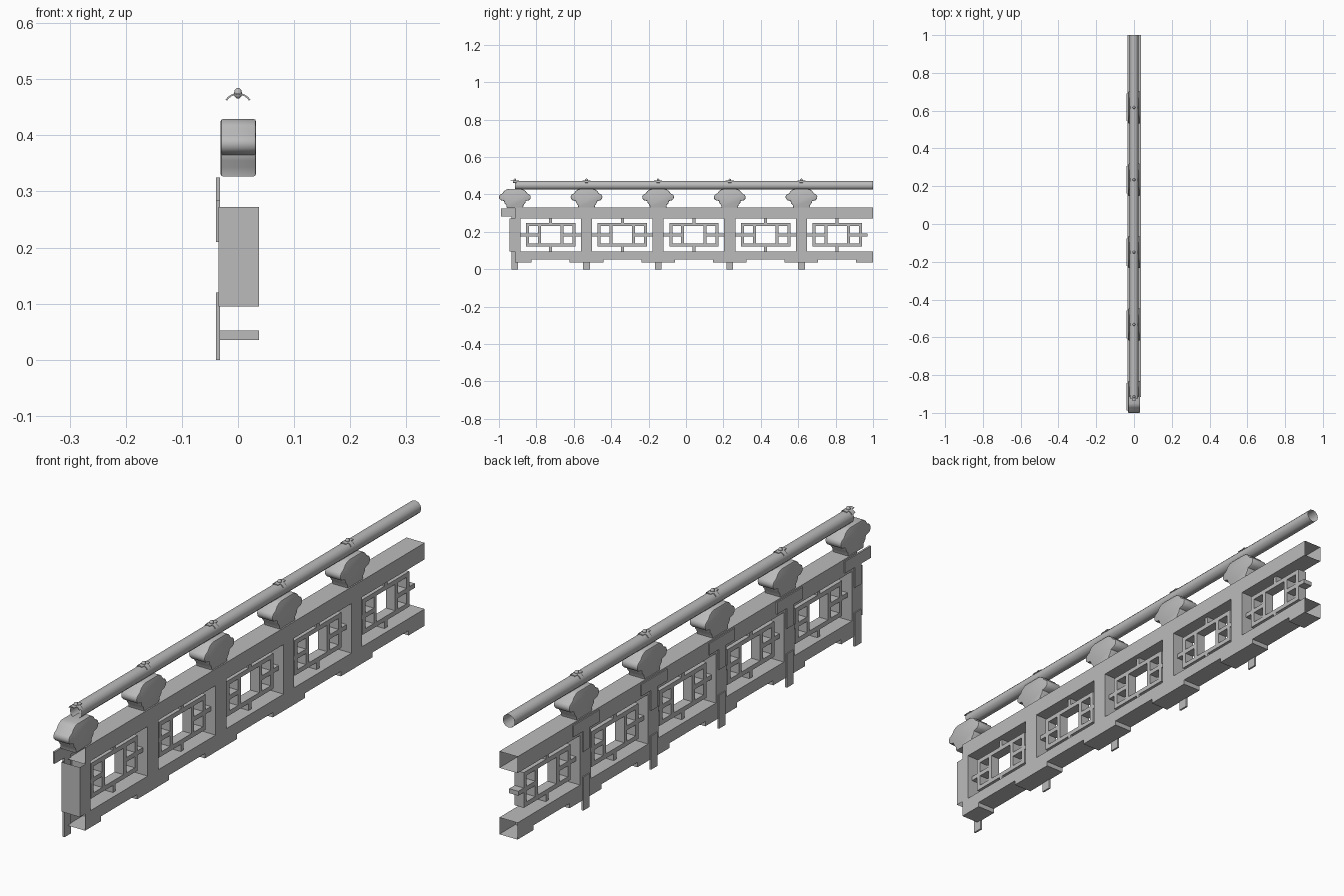
import bpy, bmesh
from math import sin, cos, pi, radians

cube = bpy.data.objects.get("Cube")
if cube:
    bpy.data.objects.remove(cube, do_unlink=True)

grey = bpy.data.materials.new("plain_grey")
grey.use_nodes = True
COLOUR = (0.5, 0.5, 0.5, 1)
grey.diffuse_color = COLOUR
grey.node_tree.nodes["Principled BSDF"].inputs["Base Color"].default_value = COLOUR

START, STEP, END = -0.915, 0.383, 1.0
POSTS = [START + STEP * i for i in range(5)]
BACK, FRONT = -0.035, 0.037


def finish(bm, name, smooth=False):
    bmesh.ops.recalc_face_normals(bm, faces=bm.faces)
    mesh = bpy.data.meshes.new(name)
    bm.to_mesh(mesh)
    bm.free()
    mesh.materials.append(grey)
    obj = bpy.data.objects.new(name, mesh)
    bpy.context.collection.objects.link(obj)
    if smooth:
        bpy.ops.object.select_all(action="DESELECT")
        obj.select_set(True)
        bpy.context.view_layer.objects.active = obj
        bpy.ops.object.shade_smooth_by_angle(angle=radians(40))
    return obj


def prism(bm, profile, x0, x1):
    """Extrude a (y, z) outline across x."""
    face = bm.faces.new([bm.verts.new((x0, y, z)) for y, z in profile])
    out = bmesh.ops.extrude_face_region(bm, geom=[face])["geom"]
    for v in out:
        if isinstance(v, bmesh.types.BMVert):
            v.co.x = x1


def box(bm, x0, x1, y0, y1, z0, z1):
    prism(bm, [(y0, z0), (y1, z0), (y1, z1), (y0, z1)], x0, x1)


def open_ends(bm, axis, ends):
    """Remove the faces lying in the given end planes."""
    gone = [f for f in bm.faces
            if any(all(abs(v.co[axis] - e) < 1e-4 for v in f.verts) for e in ends)]
    bmesh.ops.delete(bm, geom=gone, context="FACES")


# Hollow upper rail
bm = bmesh.new()
box(bm, BACK, FRONT, START, END, 0.272, 0.331)
open_ends(bm, 1, (START, END))
finish(bm, "upper_rail")

# Hollow lower rail with a stepped foot under every post
LOW, FOOT, DROP = 0.052, 0.09, 0.035
outline = [(START, 0.095), (START, DROP)]
for y in POSTS:
    if y > START:
        outline += [(y - FOOT, LOW), (y - FOOT, DROP)]
    outline += [(y + FOOT, DROP), (y + FOOT, LOW)]
outline += [(END - FOOT, LOW), (END - FOOT, DROP), (END, DROP), (END, 0.095)]
bm = bmesh.new()
prism(bm, outline, BACK, FRONT)
open_ends(bm, 1, (START, END))
finish(bm, "lower_rail")

# Posts between the rails
bm = bmesh.new()
for y in POSTS:
    box(bm, BACK, FRONT, y - 0.03, y + 0.03, 0.095, 0.272)
open_ends(bm, 2, (0.095, 0.272))
finish(bm, "posts")

# Thin T-shaped straps and ground pegs on the rear side
bm = bmesh.new()
for y in POSTS:
    half = [(0.018, 0.21), (0.018, 0.283), (0.073, 0.283), (0.073, 0.325)]
    prism(bm, [(y + a, z) for a, z in half] + [(y - a, z) for a, z in half[::-1]],
          -0.039, -0.032)
    box(bm, -0.039, -0.032, y - 0.018, y + 0.018, 0, 0.12)
finish(bm, "rear_straps")

# Lattice in each bay
bm = bmesh.new()
T, D = 0.008, 0.018
MID, RISE = 0.184, 0.055
for y in POSTS:
    c = y + STEP / 2
    for s in (-1, 1):
        # outer and inner uprights
        o, i = c + s * 0.124, c + s * 0.06
        box(bm, -D, D, o - T, o + T, MID - RISE, MID + RISE)
        box(bm, -D, D, i - T, i + T, MID - RISE, MID + RISE)
        # long bars and centre stubs
        z = MID + s * RISE
        box(bm, -D, D, c - 0.132, c + 0.132, z - T, z + T)
        lo, hi = sorted((z, MID + s * 0.088))
        box(bm, -D, D, c - T, c + T, lo, hi)
        # side bars reaching the posts
        lo, hi = sorted((i, c + s * 0.163))
        box(bm, -D, D, lo, hi, MID - T, MID + T)
finish(bm, "lattice")

# Cloud-shaped brackets carrying the handrail
HALF = [(0.043, 0.327), (0.046, 0.343), (0.056, 0.355), (0.058, 0.365),
        (0.075, 0.369), (0.083, 0.377), (0.085, 0.388), (0.08, 0.398),
        (0.066, 0.406), (0.058, 0.418), (0.046, 0.426), (0.034, 0.429)]
for y in POSTS:
    bm = bmesh.new()
    prism(bm, [(y + a, z) for a, z in HALF] + [(y - a, z) for a, z in HALF[::-1]],
          -0.031, 0.032)
    rims = [e for e in bm.edges if abs(e.verts[0].co.x - e.verts[1].co.x) < 1e-5]
    bmesh.ops.bevel(bm, geom=rims, offset=0.004, segments=2, profile=0.5,
                    affect="EDGES")
    finish(bm, "cloud_bracket", True)

# Round hollow handrail
RAIL_Z, RADIUS = 0.449, 0.0235
bm = bmesh.new()
rings = [[bm.verts.new((RADIUS * sin(k * pi / 6), y, RAIL_Z + RADIUS * cos(k * pi / 6)))
          for k in range(12)] for y in (START, END)]
for k in range(12):
    n = (k + 1) % 12
    bm.faces.new((rings[0][k], rings[0][n], rings[1][n], rings[1][k]))
finish(bm, "handrail", True)


def saddle(bm, y, half_y, angle):
    """Curved strip lying over the handrail."""
    rows = []
    for k in range(9):
        a = radians(angle) * (k / 4 - 1)
        rows.append([bm.verts.new((r * sin(a), y + s * half_y, RAIL_Z + r * cos(a)))
                     for r, s in ((0.0235, -1), (0.0235, 1), (0.0265, 1), (0.0265, -1))])
    for a, b in zip(rows, rows[1:]):
        for j in range(4):
            n = (j + 1) % 4
            bm.faces.new((a[j], a[n], b[n], b[j]))
    bm.faces.new(rows[0])
    bm.faces.new(rows[-1])


# Crossed clips with a small knob above each bracket
for y in POSTS:
    bm = bmesh.new()
    saddle(bm, y, 0.009, 57)
    saddle(bm, y, 0.022, 20)
    knob = bmesh.ops.create_uvsphere(bm, u_segments=10, v_segments=6, radius=0.0075)
    for v in knob["verts"]:
        v.co.z = v.co.z * 1.3 + 0.475
        v.co.y += y
    finish(bm, "rail_clip", True)
